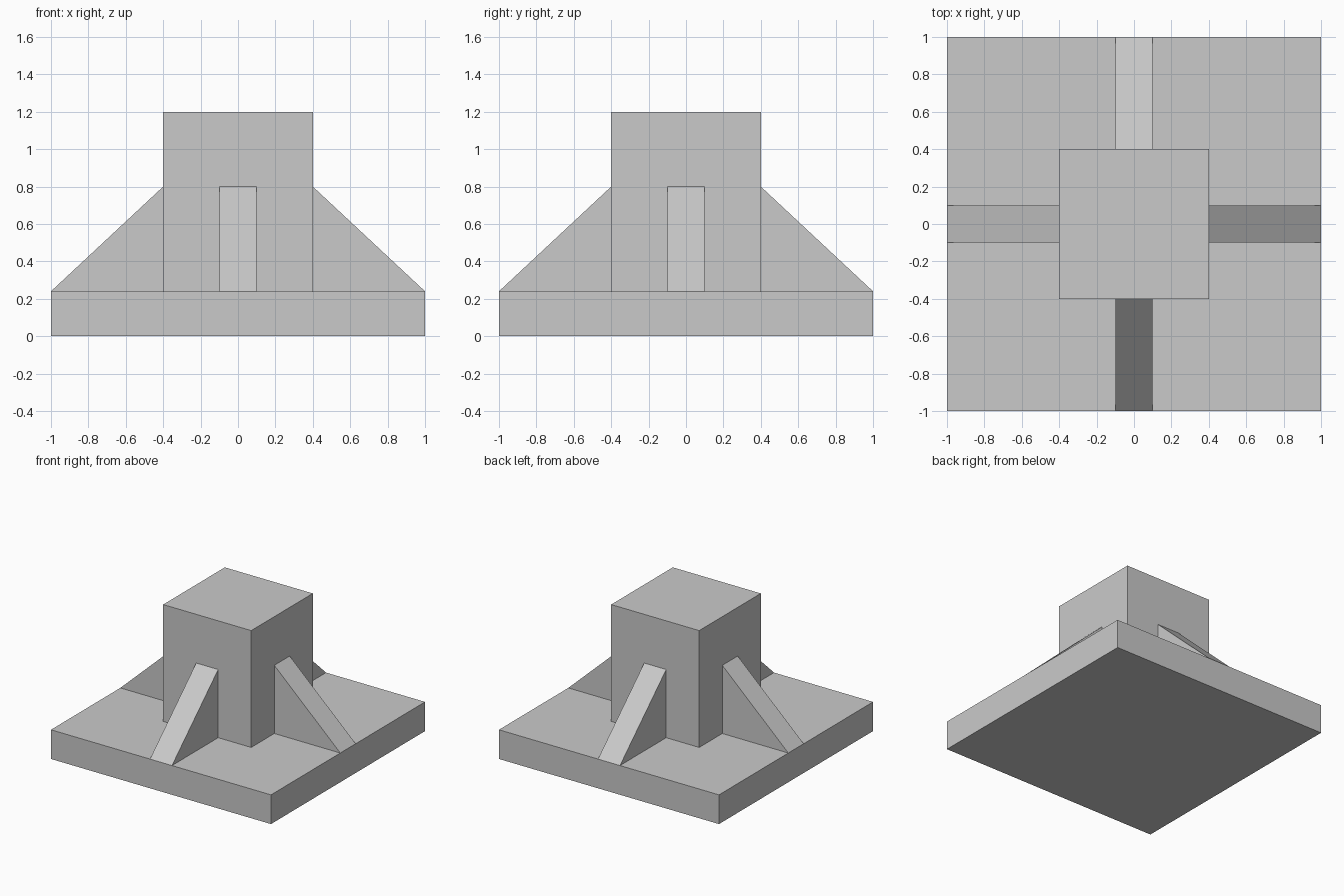
import bpy
import bmesh
from math import pi
from mathutils import Matrix

cube = bpy.data.objects.get("Cube")
if cube:
    bpy.data.objects.remove(cube, do_unlink=True)

# One plain grey for every part
grey = bpy.data.materials.new("light_grey")
grey.use_nodes = True
colour = (0.59, 0.59, 0.59, 1)
grey.diffuse_color = colour
grey.node_tree.nodes["Principled BSDF"].inputs["Base Color"].default_value = colour

HALF_BASE, BASE_TOP = 1.0, 0.24
HALF_POST, POST_TOP = 0.4, 1.2
RIB_TOP, RIB_WIDTH = 0.8, 0.2


def prism(name, profile, width, turn=0):
    """Extrude an XZ profile along Y, centred, then turn it about Z."""
    bm = bmesh.new()
    face = bm.faces.new([bm.verts.new((x, -width / 2, z)) for x, z in profile])
    side = bmesh.ops.extrude_face_region(bm, geom=[face])
    verts = [v for v in side["geom"] if isinstance(v, bmesh.types.BMVert)]
    bmesh.ops.translate(bm, verts=verts, vec=(0, width, 0))
    bmesh.ops.recalc_face_normals(bm, faces=bm.faces)
    bm.transform(Matrix.Rotation(turn, 4, "Z"))
    mesh = bpy.data.meshes.new(name)
    bm.to_mesh(mesh)
    bm.free()
    mesh.materials.append(grey)
    obj = bpy.data.objects.new(name, mesh)
    bpy.context.collection.objects.link(obj)
    return obj


def block(name, half, bottom, top):
    return prism(name, [(-half, bottom), (half, bottom), (half, top), (-half, top)], 2 * half)


# Base plate and square post
block("base_plate", HALF_BASE, 0, BASE_TOP)
block("post", HALF_POST, BASE_TOP, POST_TOP)

# Triangular ribs bracing the post on its four sides
rib = [(HALF_POST, BASE_TOP), (HALF_BASE, BASE_TOP), (HALF_POST, RIB_TOP)]
for i, side in enumerate(("left", "back", "right", "front")):
    prism(side + "_rib", rib, RIB_WIDTH, i * pi / 2)
